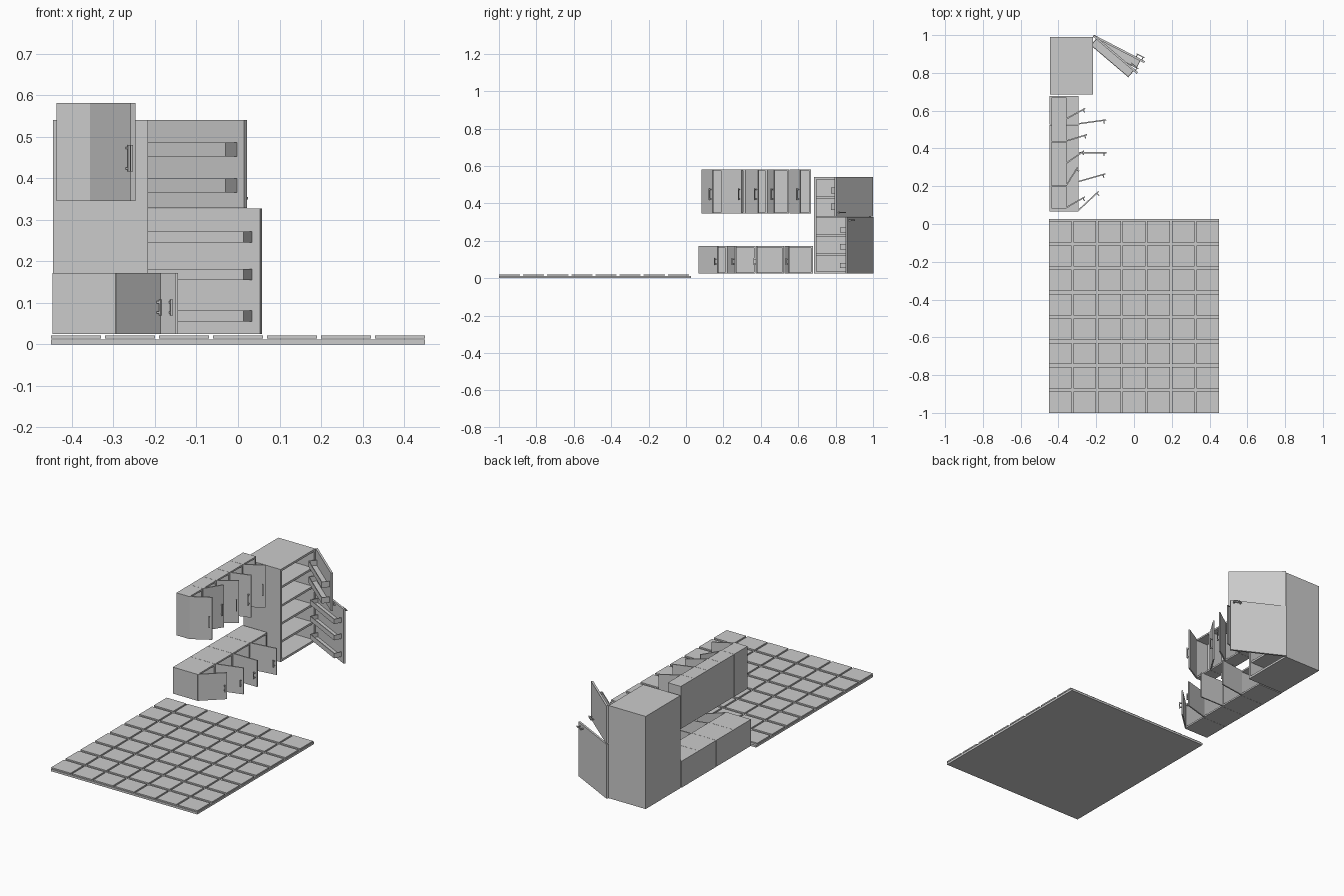
import bpy, bmesh
from math import radians
from mathutils import Matrix, Vector

if "Cube" in bpy.data.objects:
    bpy.data.objects.remove(bpy.data.objects["Cube"])


def build(name, boxes, loc=(0, 0, 0), angle=0.0):
    """One object made of axis-aligned boxes given as (low corner, high corner)."""
    bm = bmesh.new()
    for lo, hi in boxes:
        lo, hi = Vector(lo), Vector(hi)
        m = Matrix.Translation((lo + hi) / 2) @ Matrix.Diagonal((*(hi - lo), 1))
        bmesh.ops.create_cube(bm, size=1, matrix=m)
    me = bpy.data.meshes.new(name)
    bm.to_mesh(me)
    bm.free()
    ob = bpy.data.objects.new(name, me)
    ob.location = loc
    ob.rotation_euler.z = radians(angle)
    bpy.context.collection.objects.link(ob)
    return ob


def carcass(name, x0, x1, y0, y1, z0, z1, t, shelves=()):
    """Cabinet body open towards +x."""
    boxes = [((x0, y0, z0), (x0 + t, y1, z1)),
             ((x0 + t, y0, z0), (x1, y0 + t, z1)),
             ((x0 + t, y1 - t, z0), (x1, y1, z1)),
             ((x0 + t, y0 + t, z0), (x1, y1 - t, z0 + t)),
             ((x0 + t, y0 + t, z1 - t), (x1, y1 - t, z1))]
    for z in shelves:
        boxes.append(((x0 + t, y0 + t, z - t / 2), (x1 - 0.01, y1 - t, z + t / 2)))
    return build(name, boxes)


def upright_handle(x, z0, z1, w=0.006, d=0.014):
    """Vertical pull on the outer (-y) face of a door."""
    return [((x, -d, z0), (x + w, -d + 0.004, z1)),
            ((x, -d + 0.004, z0 + 0.004), (x + w, 0, z0 + 0.009)),
            ((x, -d + 0.004, z1 - 0.009), (x + w, 0, z1 - 0.004))]


def row(name, x0, x1, y0, pitch, z0, z1, angles, hz0, hz1):
    """Row of cabinets with doors swung open by different angles."""
    for i, a in enumerate(angles):
        y = y0 + i * pitch
        carcass(f"{name}_cabinet_{i + 1}", x0, x1, y, y + pitch - 0.001, z0, z1, 0.009)
        length, t = pitch - 0.004, 0.007
        build(f"{name}_door_{i + 1}", [((0, 0, z0), (length, t, z1))],
              (x1 + 0.001, y + 0.001, 0), a)
        build(f"{name}_handle_{i + 1}", upright_handle(length - 0.016, hz0, hz1),
              (x1 + 0.001, y + 0.001, 0), a)


# Tiled floor
build("floor_slab", [((-0.45, -1, 0), (0.45, 0.026, 0.012))])
build("floor_tiles", [((-0.45 + 0.13 * i, -1 + 0.129 * j, 0.014),
                       (-0.33 + 0.13 * i, -0.887 + 0.129 * j, 0.021))
                      for i in range(7) for j in range(8)])

# Low and wall-hung cabinet rows
row("base", -0.447, -0.295, 0.067, 0.153, 0.025, 0.172, (43, 16, 0, 8), 0.07, 0.108)
row("wall", -0.437, -0.357, 0.083, 0.1175, 0.346, 0.582, (30, 58, 35, 17, 29), 0.417, 0.48)

# Tall pantry
carcass("pantry_body", -0.445, -0.217, 0.685, 0.99, 0.025, 0.54, 0.012,
        (0.43, 0.327, 0.228, 0.128))


def tray(z0, z1, x0=0.02, x1=0.282, d=0.043, t=0.004):
    """Open storage tray on the inner (-y) face of a pantry door."""
    return [((x0, -d, z0), (x1, 0, z0 + t)),
            ((x0, -d, z0 + t), (x1, -d + t, z1)),
            ((x0, -d + t, z0 + t), (x0 + t, 0, z1)),
            ((x1 - t, -d + t, z0 + t), (x1, 0, z1))]


# Pantry doors with trays inside and horizontal pulls outside
for name, z0, z1, a, trays, hz in (
        ("upper", 0.329, 0.54, -40.4, (0.366, 0.453), 0.352),
        ("lower", 0.025, 0.327, -27.4, (0.055, 0.155, 0.245), 0.31)):
    hinge, t, h = (-0.217, 0.992, 0), 0.011, 0.033 if name == "upper" else 0.027
    build(f"pantry_{name}_door", [((0, 0, z0), (0.304, t, z1))], hinge, a)
    for i, z in enumerate(trays):
        build(f"pantry_{name}_tray_{i + 1}", tray(z, z + h), hinge, a)
    build(f"pantry_{name}_handle",
          [((0.245, t + 0.012, hz - 0.003), (0.293, t + 0.017, hz + 0.003)),
           ((0.250, t, hz - 0.003), (0.255, t + 0.012, hz + 0.003)),
           ((0.283, t, hz - 0.003), (0.288, t + 0.012, hz + 0.003))], hinge, a)
